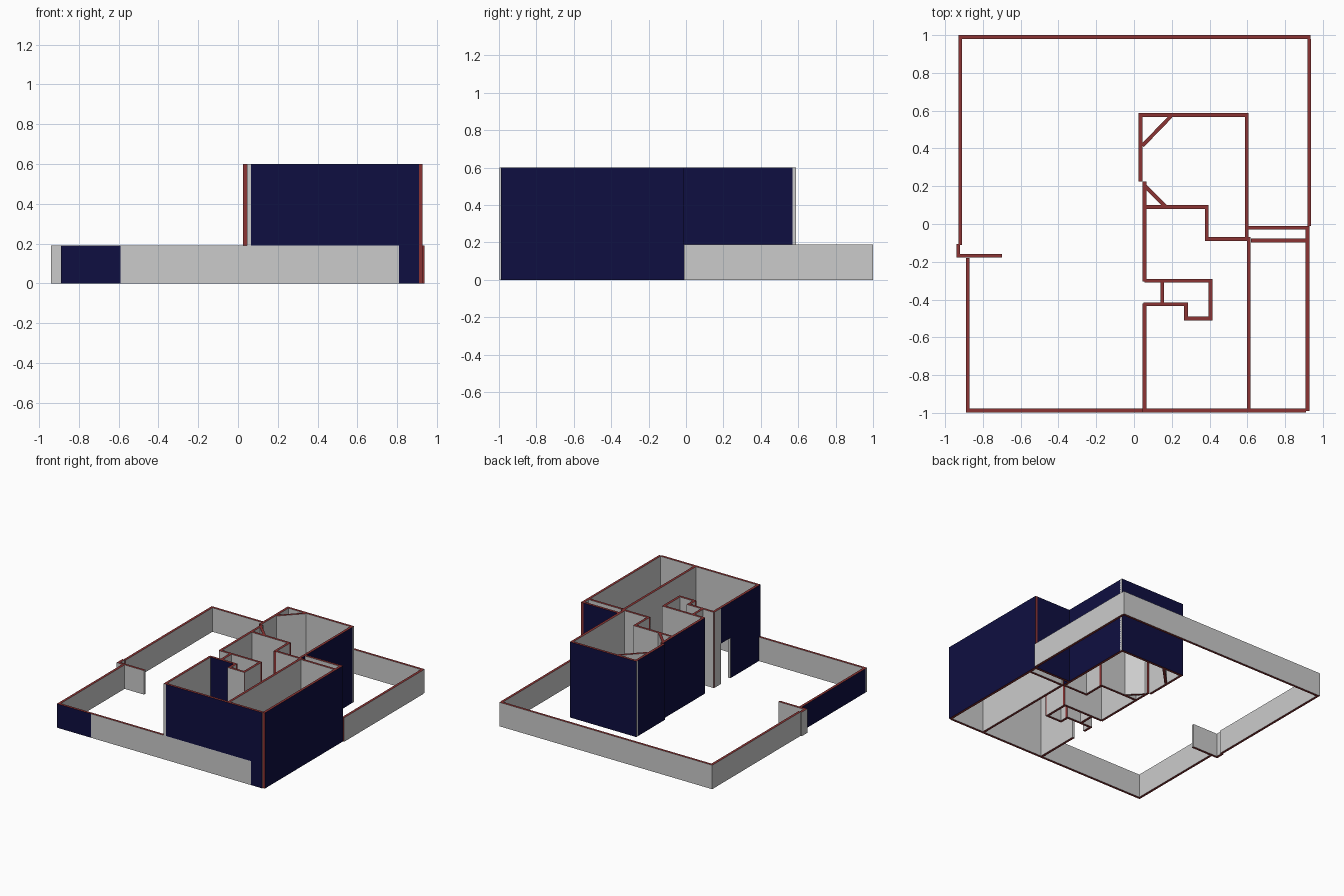
import bpy, bmesh, math
from mathutils import Vector

if "Cube" in bpy.data.objects:
    bpy.data.objects.remove(bpy.data.objects["Cube"])


def mat(name, col):
    m = bpy.data.materials.new(name)
    m.diffuse_color = (*col, 1)
    m.use_nodes = True
    m.node_tree.nodes["Principled BSDF"].inputs["Base Color"].default_value = m.diffuse_color
    return m


RED = mat("cut_wall_red", (0.26, 0.033, 0.033))
NAVY = mat("outer_navy", (0.0045, 0.0045, 0.052))
LOW, HIGH, T = 0.19, 0.60, 0.02


def wall(name, a, b, z1=HIGH, z0=0.0, navy="", grey_ends=False, t=T):
    """Wall from a to b on its centre line. navy: 'L' and/or 'R' side seen walking a to b."""
    a, b = Vector(a), Vector(b)
    d = (b - a).normalized()
    n = Vector((-d.y, d.x)) * t / 2
    ring = [a - n, b - n, b + n, a + n]
    bm = bmesh.new()
    lo = [bm.verts.new((p.x, p.y, z0)) for p in ring]
    hi = [bm.verts.new((p.x, p.y, z1)) for p in ring]
    bm.faces.new(lo[::-1]).material_index = 1
    bm.faces.new(hi).material_index = 1
    end = 0 if grey_ends else 1
    slots = [2 if "R" in navy else 0, end, 2 if "L" in navy else 0, end]
    for i, s in enumerate(slots):
        j = (i + 1) % 4
        bm.faces.new((lo[i], lo[j], hi[j], hi[i])).material_index = s
    me = bpy.data.meshes.new(name)
    bm.to_mesh(me)
    bm.free()
    for m in (None, RED, NAVY):
        me.materials.append(m)
    ob = bpy.data.objects.new(name, me)
    bpy.context.collection.objects.link(ob)
    return ob


# low yard fence
wall("fence_back", (-0.93, 0.99), (0.935, 0.99), LOW, grey_ends=True)
wall("fence_right", (0.928, -0.01), (0.928, 0.98), LOW)
wall("fence_left", (-0.92, 0.98), (-0.92, -0.11), LOW)
wall("gate_post", (-0.93, -0.105), (-0.93, -0.16), LOW, grey_ends=True)
wall("gate_return", (-0.94, -0.168), (-0.70, -0.168), LOW, grey_ends=True)
wall("fence_left_front", (-0.88, -0.18), (-0.88, -0.98), LOW, navy="R", grey_ends=True)
wall("fence_front_navy", (-0.89, -0.987), (-0.59, -0.987), LOW, navy="R", grey_ends=True)
wall("fence_front_grey", (-0.59, -0.987), (0.81, -0.987), LOW, grey_ends=True)

# tall outer walls of the house
wall("front_wall", (0.065, -0.987), (0.91, -0.987), HIGH, LOW, navy="R", grey_ends=True)
wall("front_corner_base", (0.81, -0.987), (0.91, -0.987), LOW, navy="R", grey_ends=True)
wall("right_wall", (0.918, -0.99), (0.918, -0.01), navy="R")
wall("right_back_wall", (0.91, -0.02), (0.60, -0.02), navy="R")
wall("rear_room_right", (0.597, -0.08), (0.597, 0.57), navy="R")
wall("rear_room_back", (0.607, 0.577), (0.025, 0.577), navy="R", grey_ends=True)
wall("rear_room_left", (0.035, 0.57), (0.035, 0.225), navy="R")
wall("hall_left", (0.055, 0.225), (0.055, -0.305), navy="R")

# front left wall with doorway
wall("entry_pier", (0.055, -0.42), (0.055, -0.50))
wall("entry_lintel", (0.055, -0.50), (0.055, -0.62), HIGH, 0.32, navy="R")
wall("front_room_left", (0.055, -0.62), (0.055, -0.997), navy="R", grey_ends=True)

# inner walls
inner = [
    ("corner_brace_back", (0.045, 0.415), (0.195, 0.57)),
    ("corner_brace_front", (0.06, 0.20), (0.165, 0.095)),
    ("rear_room_front", (0.065, 0.09), (0.395, 0.09)),
    ("rear_room_step", (0.385, 0.08), (0.385, -0.09)),
    ("rear_room_step_front", (0.375, -0.08), (0.61, -0.08)),
    ("side_room_back", (0.62, -0.088), (0.91, -0.088)),
    ("side_room_left", (0.608, -0.07), (0.608, -0.98)),
    ("closet_back", (0.055, -0.30), (0.415, -0.30)),
    ("closet_right", (0.405, -0.30), (0.405, -0.505)),
    ("closet_front", (0.265, -0.50), (0.415, -0.50)),
    ("closet_step", (0.275, -0.425), (0.275, -0.50)),
    ("closet_divider", (0.15, -0.31), (0.15, -0.42)),
]
for name, a, b in inner:
    wall(name, a, b)
wall("entry_side", (0.05, -0.425), (0.285, -0.425), navy="R")
